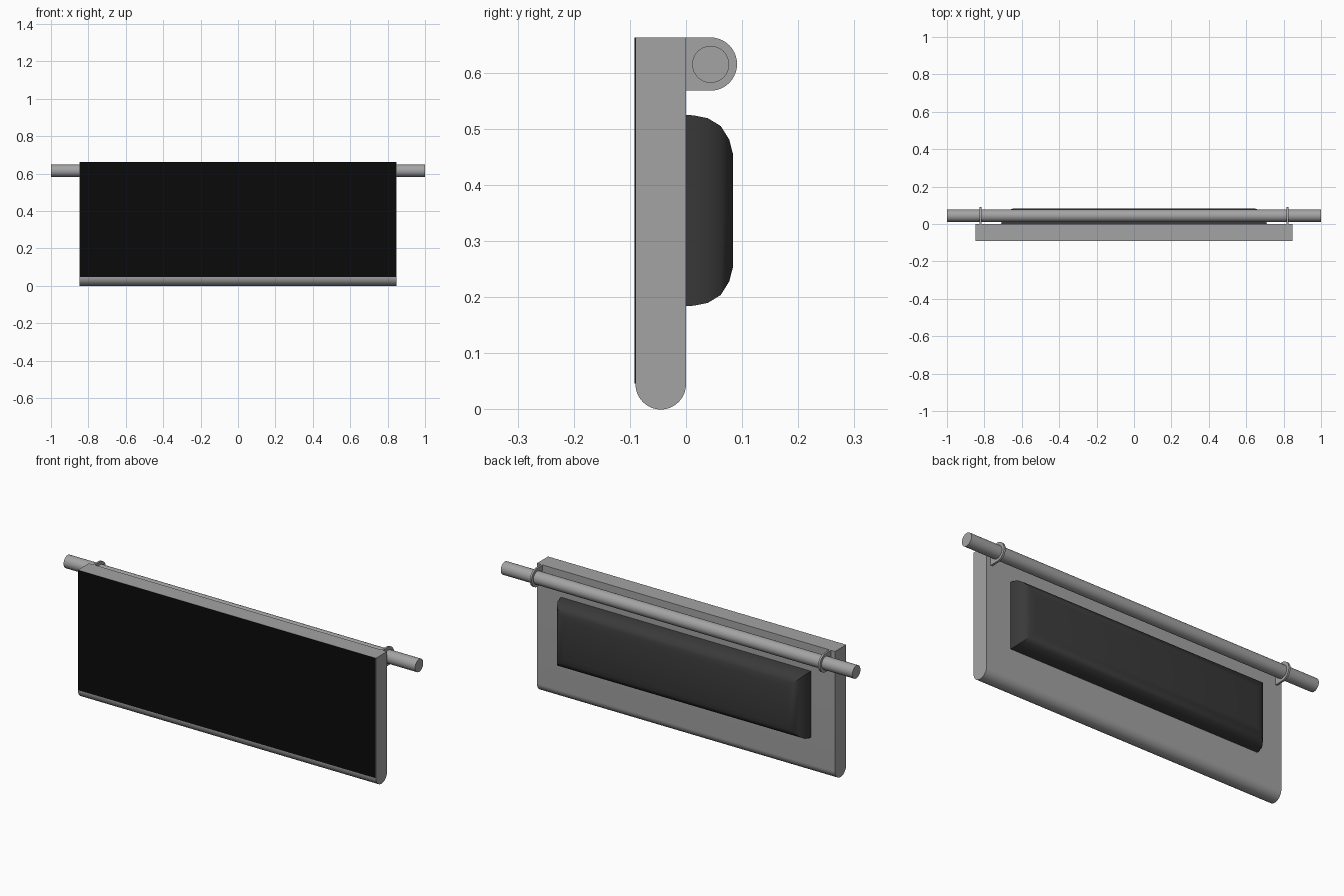
import bpy, bmesh, math

if "Cube" in bpy.data.objects:
    bpy.data.objects.remove(bpy.data.objects["Cube"])


def material(name, v):
    m = bpy.data.materials.new(name)
    m.diffuse_color = (v, v, v, 1)
    m.use_nodes = True
    m.node_tree.nodes["Principled BSDF"].inputs["Base Color"].default_value = m.diffuse_color
    return m


GREY = material("light grey casing", 0.37)
DARK = material("dark grey housing", 0.042)
BLACK = material("black screen", 0.003)


def finish(name, bm, mat, angle=35):
    bmesh.ops.recalc_face_normals(bm, faces=bm.faces)
    me = bpy.data.meshes.new(name)
    bm.to_mesh(me)
    bm.free()
    me.materials.append(mat)
    ob = bpy.data.objects.new(name, me)
    bpy.context.collection.objects.link(ob)
    bpy.context.view_layer.objects.active = ob
    ob.select_set(True)
    bpy.ops.object.shade_smooth_by_angle(angle=math.radians(angle))
    ob.select_set(False)
    return ob


def loft(name, rings, mat, angle=35):
    """Skin equal-length closed rings and cap both ends."""
    bm = bmesh.new()
    vs = [[bm.verts.new(p) for p in r] for r in rings]
    n = len(vs[0])
    for a, b in zip(vs, vs[1:]):
        for i in range(n):
            bm.faces.new((a[i], a[(i + 1) % n], b[(i + 1) % n], b[i]))
    bm.faces.new(vs[0])
    bm.faces.new(vs[-1])
    return finish(name, bm, mat, angle)


def extrude_x(name, profile, x0, x1, mat):
    return loft(name, [[(x, y, z) for y, z in profile] for x in (x0, x1)], mat)


def arc(cy, cz, r, a0, a1, n):
    return [(cy + r * math.cos(math.radians(a0 + (a1 - a0) * i / n)),
             cz + r * math.sin(math.radians(a0 + (a1 - a0) * i / n)))
            for i in range(n + 1)]


# casing slab with a half-round bottom edge
extrude_x("casing", [(0, 0.663), (-0.09, 0.663)] + arc(-0.045, 0.045, 0.045, 180, 360, 24),
          -0.848, 0.848, GREY)

# thin screen plate on the front
extrude_x("screen", [(-0.0915, 0.046), (-0.0895, 0.046), (-0.0895, 0.6625), (-0.0915, 0.6625)],
          -0.845, 0.845, BLACK)

# bulged rear housing, made of shrinking rectangles
steps = [(0, 0), (0.014, 0.001), (0.039, 0.006), (0.062, 0.02), (0.077, 0.044), (0.084, 0.071)]
loft("rear_housing",
     [[(sx * (0.71 - d), y, 0.3545 + sz * (0.1705 - d))
       for sx, sz in ((-1, -1), (1, -1), (1, 1), (-1, 1))] for y, d in steps], DARK, 40)

# hanging rod
t = [(0.044 + 0.033 * math.cos(i * math.tau / 32), 0.615 + 0.033 * math.sin(i * math.tau / 32))
     for i in range(32)]
extrude_x("hanging_rod", t, -1, 1, GREY)

# thin rounded brackets holding the rod
bracket = [(0, 0.568)] + arc(0.0435, 0.6155, 0.0475, -90, 90, 20) + [(0, 0.663)]
for side, x in (("left", -0.82), ("right", 0.82)):
    extrude_x(side + "_bracket", bracket, x - 0.005, x + 0.005, GREY)
